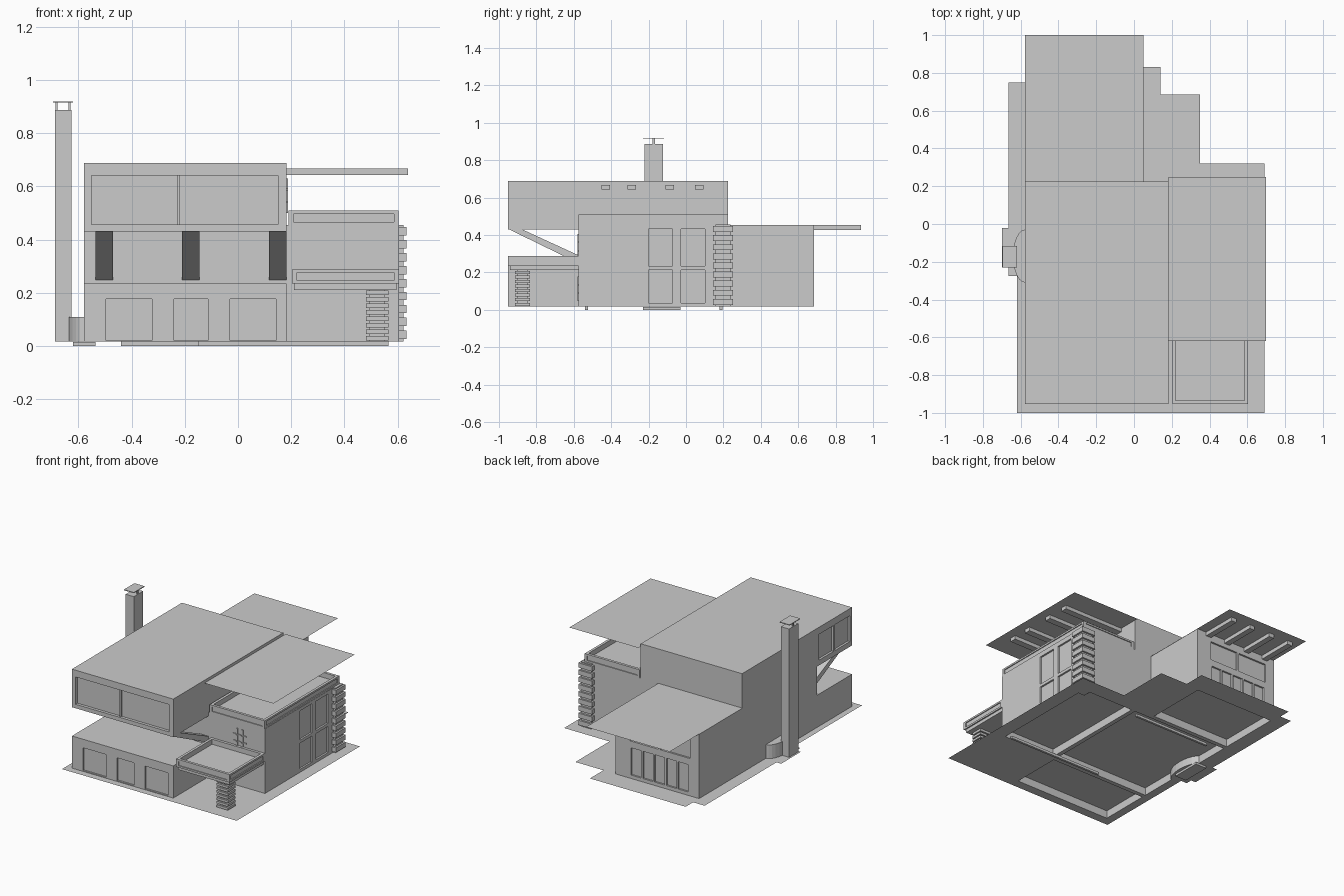
import bpy, bmesh, math
from mathutils import Vector

cube = bpy.data.objects.get("Cube")
if cube:
    bpy.data.objects.remove(cube, do_unlink=True)

# One plain material for the whole house
GREY = (0.6, 0.6, 0.6, 1)
mat = bpy.data.materials.new("light_grey")
mat.use_nodes = True
mat.diffuse_color = GREY
bsdf = mat.node_tree.nodes["Principled BSDF"]
bsdf.inputs["Base Color"].default_value = GREY
bsdf.inputs["Roughness"].default_value = 0.9

# Shared levels and wall lines
GROUND, LOW, MID, HIGH = 0.017, 0.235, 0.455, 0.688
LEFT, INNER, RIGHT = -0.578, 0.182, 0.605
FRONT, WALL, REAR, BACK = -0.953, -0.575, 0.225, 0.685


def finish(name, bm):
    bmesh.ops.recalc_face_normals(bm, faces=bm.faces)
    mesh = bpy.data.meshes.new(name)
    bm.to_mesh(mesh)
    bm.free()
    mesh.materials.append(mat)
    obj = bpy.data.objects.new(name, mesh)
    bpy.context.collection.objects.link(obj)
    return obj


def boxes(name, *parts):
    """One object from boxes given as x0, x1, y0, y1, z0, z1."""
    bm = bmesh.new()
    for x0, x1, y0, y1, z0, z1 in parts:
        lo, hi = Vector((x0, y0, z0)), Vector((x1, y1, z1))
        for v in bmesh.ops.create_cube(bm, size=1)["verts"]:
            v.co = (lo + hi) / 2 + v.co * (hi - lo)
    return finish(name, bm)


def sheet(name, z, *rects):
    """Thin flat sheet from rectangles x0, x1, y0, y1."""
    bm = bmesh.new()
    for x0, x1, y0, y1 in rects:
        bm.faces.new([bm.verts.new((x, y, z)) for x, y in
                      ((x0, y0), (x1, y0), (x1, y1), (x0, y1))])
    for f in bm.faces:
        f.normal_update()
    return finish(name, bm)


def side_profile(name, x0, x1, points):
    """Extrude a y-z outline along x."""
    bm = bmesh.new()
    face = bm.faces.new([bm.verts.new((x0, y, z)) for y, z in points])
    ext = bmesh.ops.extrude_face_region(bm, geom=[face])["geom"]
    moved = [g for g in ext if isinstance(g, bmesh.types.BMVert)]
    bmesh.ops.translate(bm, verts=moved, vec=(x1 - x0, 0, 0))
    return finish(name, bm)


def cut(obj, *parts):
    """Carve box-shaped recesses out of an object."""
    for part in parts:
        cutter = boxes("cutter", part)
        cutter.hide_render = True
        mod = obj.modifiers.new("recess", "BOOLEAN")
        mod.operation, mod.solver, mod.object = "DIFFERENCE", "EXACT", cutter
        bpy.context.view_layer.objects.active = obj
        bpy.ops.object.modifier_apply(modifier=mod.name)
        bpy.data.objects.remove(cutter, do_unlink=True)
    return obj


def hollow(x0, x1, y0, y1):
    t = 0.015
    return (x0 + t, x1 - t, y0 + t, y1 - t, -0.1, 0.07)


def tray(name, x0, x1, y0, y1, z0, z1):
    """Flat roof with a raised rim and sunk side panels."""
    e, d = 0.018, 0.006
    pz = (z0 + 0.012, z1 - 0.012)
    return cut(boxes(name, (x0, x1, y0, y1, z0, z1)),
               (x0 + e, x1 - e, y0 + e, y1 - e, z0 + 0.02, z1 + 0.1),
               (x0 + e, x1 - e, y0 - 0.1, y0 + d, *pz),
               (x0 + e, x1 - e, y1 - d, y1 + 0.1, *pz),
               (x1 - d, x1 + 0.1, y0 + e, y1 - e, *pz))


def stone_stack(name, x0, x1, y0, y1, z1, rows):
    """Pillar of wide stones with recessed joints."""
    step, g = (z1 - GROUND) / rows, 0.012
    parts = [(x0 + g, x1 - g, y0 + g, y1 - g, GROUND, z1)]
    for i in range(rows):
        z = GROUND + i * step
        parts.append((x0, x1, y0, y1, z + step * 0.2, z + step * 0.85))
    return boxes(name, *parts)


def lattice(name, centre, z, wall, facing_side=False):
    """Ornament of two slotted columns with cross bars."""
    rects = []
    for s in (-1, 1):
        for row in (-1, 0, 1):
            rects.append((s * 0.02, 0.007, row * 0.046, 0.019))
        for level in (-1, 1):
            rects.append((s * 0.037, 0.011, level * 0.023, 0.004))
            rects.append((s * 0.006, 0.006, level * 0.023, 0.004))
    parts = []
    for a, ha, b, hb in rects:
        span = (centre + a - ha, centre + a + ha)
        depth = (wall - 0.005, wall + 0.005)
        parts.append((*(depth + span if facing_side else span + depth), z + b - hb, z + b + hb))
    return boxes(name, *parts)


# Ground around the footprint
sheet("ground", GROUND,
      (-0.62, 0.69, -1, FRONT), (-0.62, LEFT, FRONT, -0.275),
      (-0.665, LEFT, -0.275, 0.75), (-0.70, -0.665, -0.23, -0.02),
      (LEFT, 0.14, BACK, 0.83), (INNER, 0.69, FRONT, WALL),
      (RIGHT, 0.69, WALL, 0.32), (INNER, RIGHT, REAR, 0.32),
      (0.05, INNER, REAR, BACK), (INNER, 0.35, 0.32, BACK))
boxes("foundation_beams", (-0.15, 0.565, -0.54, -0.525, 0, GROUND),
      (-0.44, 0.14, 0.18, 0.195, 0, GROUND),
      (-0.62, -0.535, -0.23, -0.03, 0, GROUND - 0.002))

# Tall main house with overhanging upper storey
house = side_profile("main_house", LEFT, INNER, [
    (WALL, GROUND), (REAR, GROUND), (REAR, HIGH),
    (FRONT, HIGH), (FRONT, 0.43), (WALL, 0.43)])
cut(house, hollow(LEFT, INNER, WALL, REAR),
    (-0.55, 0.15, FRONT - 0.1, FRONT + 0.02, 0.457, 0.642),
    (LEFT - 0.1, LEFT + 0.015, -0.93, -0.77, 0.465, 0.64),
    (LEFT - 0.1, LEFT + 0.015, -0.755, -0.6, 0.465, 0.64))
boxes("upper_window_mullion", (-0.228, -0.218, FRONT + 0.01, FRONT + 0.025, 0.457, 0.642))

# Low front room with three windows
room = boxes("front_room", (LEFT, INNER, FRONT, WALL, GROUND, LOW))
cut(room, hollow(LEFT, INNER, FRONT, WALL),
    *[(a, b, FRONT - 0.1, FRONT + 0.012, 0.022, 0.177)
      for a, b in ((-0.495, -0.323), (-0.24, -0.113), (-0.03, 0.143))])

# Diagonal braces under the overhang
for i, x in enumerate((-0.535, -0.211, 0.116)):
    side_profile("brace_%d" % (i + 1), x, x + 0.066, [
        (-0.95, 0.432), (-0.88, 0.432), (-0.56, 0.285), (-0.56, 0.242)])

# Side wing with four windows and a rimmed roof
wing = boxes("side_wing", (INNER, RIGHT, WALL, REAR, GROUND, MID))
cut(wing, hollow(INNER, RIGHT, WALL, REAR),
    *[(RIGHT - 0.012, RIGHT + 0.1, y, y + 0.128, z0, z1)
      for y in (-0.2, -0.027) for z0, z1 in ((0.037, 0.214), (0.235, 0.433))])
tray("wing_roof", 0.19, RIGHT - 0.002, WALL, REAR, MID, 0.509)
stone_stack("corner_stones", 0.53, 0.633, 0.145, 0.25, MID, 9)

# Porch roof on a stone column
boxes("porch_ceiling", (0.21, 0.595, -0.94, WALL, 0.212, LOW))
tray("porch_roof", 0.203, 0.604, FRONT, WALL, LOW, 0.289)
stone_stack("porch_column", 0.48, 0.565, -0.915, -0.835, 0.212, 8)

# Wall ornaments
lattice("lower_ornament", 0.333, 0.112, WALL)
lattice("upper_ornament", 0.417, 0.34, WALL)
lattice("side_ornament", -0.187, 0.565, INNER, True)

# Rear block with a row of low windows and two high ones
rear = boxes("rear_block", (LEFT, 0.05, REAR, BACK, GROUND, MID - 0.002))
cut(rear, hollow(LEFT, 0.05, REAR, BACK),
    *[(-0.495 + i * 0.088, -0.42 + i * 0.088, BACK - 0.012, BACK + 0.1, 0.04, 0.225)
      for i in range(5)],
    (-0.51, -0.29, BACK - 0.012, BACK + 0.1, 0.27, 0.4),
    (-0.275, -0.06, BACK - 0.012, BACK + 0.1, 0.27, 0.4))

# Thin canopies on beams
sheet("rear_canopy", MID, (LEFT, 0.05, REAR, 1))
boxes("rear_canopy_beams", *[(x, x + 0.04, BACK - 0.01, 0.935, 0.428, MID - 0.001)
                             for x in (-0.52, -0.37, -0.21, -0.06)])
sheet("side_canopy", 0.669, (INNER, 0.70, -0.62, 0.25))
boxes("side_canopy_beams", *[(INNER - 0.01, 0.638, y, y + 0.045, 0.643, 0.668)
                             for y in (-0.452, -0.312, -0.11, 0.048)])

# Chimney with raised cap and rounded hearth
boxes("chimney", (-0.687, -0.626, -0.222, -0.123, GROUND, 0.887))
boxes("chimney_cap", (-0.695, -0.62, -0.23, -0.117, 0.915, 0.92),
      (-0.685, -0.678, -0.178, -0.167, 0.885, 0.916),
      (-0.636, -0.629, -0.178, -0.167, 0.885, 0.916))
bm = bmesh.new()
bmesh.ops.create_cone(bm, cap_ends=True, segments=24, radius1=1, radius2=1, depth=1)
for v in bm.verts:
    v.co = (LEFT + v.co.x * 0.062, -0.17 + v.co.y * 0.14, 0.0635 + v.co.z * 0.093)
finish("hearth", bm)
